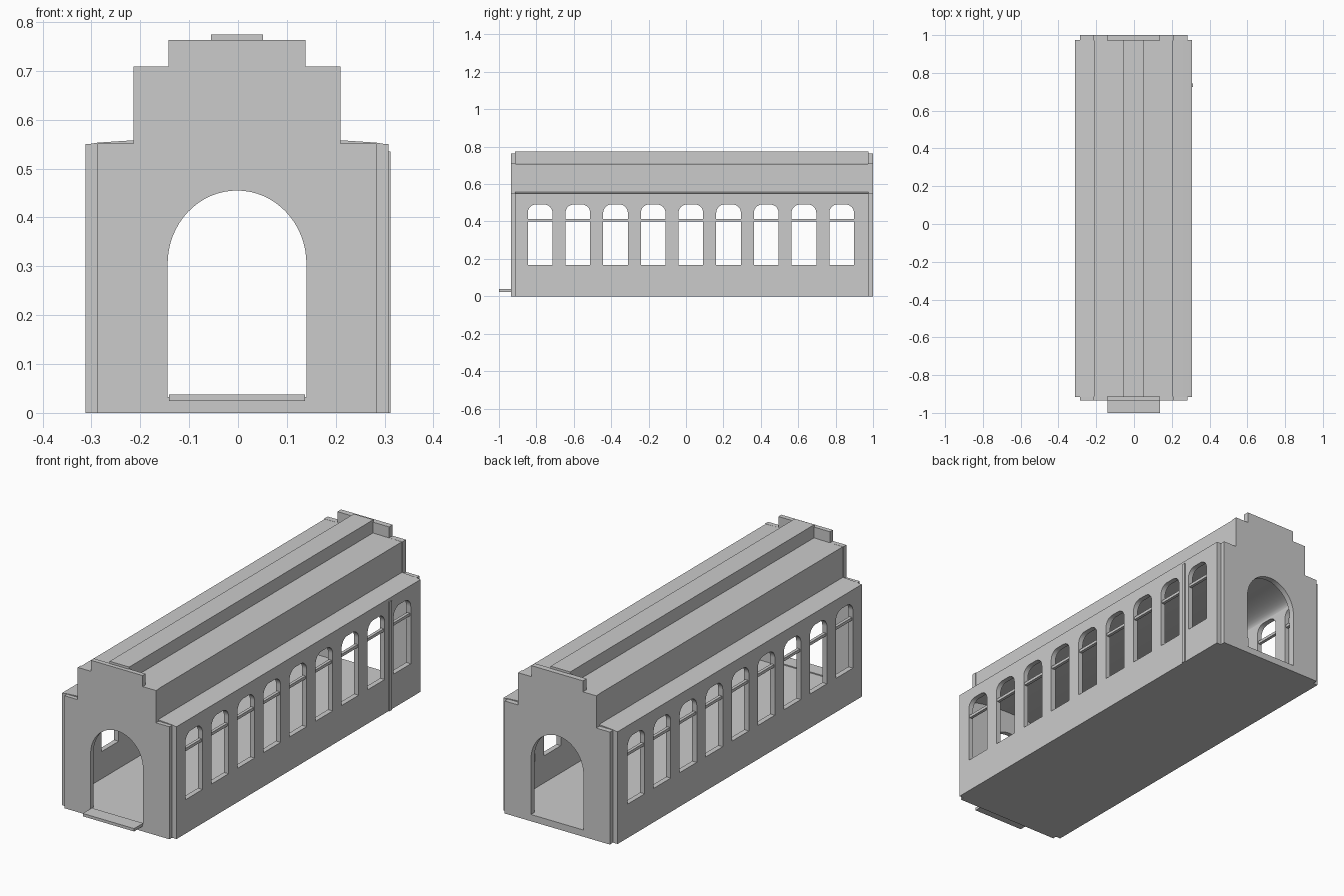
import bpy, bmesh, math
from mathutils import Matrix

if "Cube" in bpy.data.objects:
    bpy.data.objects.remove(bpy.data.objects["Cube"])

grey = bpy.data.materials.new("light_grey")
grey.diffuse_color = (0.6, 0.6, 0.6, 1)
grey.use_nodes = True
grey.node_tree.nodes["Principled BSDF"].inputs["Base Color"].default_value = grey.diffuse_color
CX = -0.002                      # centre line of the hall
Y0, Y1 = -0.915, 0.975           # ends of the long body


def finish(name, bm):
    """Turn a bmesh into a named, shaded object."""
    bmesh.ops.remove_doubles(bm, verts=bm.verts, dist=1e-5)
    bmesh.ops.recalc_face_normals(bm, faces=bm.faces)
    me = bpy.data.meshes.new(name)
    bm.to_mesh(me)
    bm.free()
    me.materials.append(grey)
    ob = bpy.data.objects.new(name, me)
    bpy.context.collection.objects.link(ob)
    bpy.ops.object.select_all(action='DESELECT')
    ob.select_set(True)
    bpy.context.view_layer.objects.active = ob
    bpy.ops.object.shade_smooth_by_angle(angle=math.radians(30))
    return ob


def plate(name, loops, start, end, axis):
    """Extrude outlines (first is outer, rest are holes) along 'X' or 'Y'."""
    cu = bpy.data.curves.new(name + "_outline", 'CURVE')
    cu.dimensions = '2D'
    cu.fill_mode = 'BOTH'
    cu.extrude = (end - start) / 2
    for pts in loops:
        sp = cu.splines.new('POLY')
        sp.points.add(len(pts) - 1)
        for p, (u, v) in zip(sp.points, pts):
            p.co = (u, v, 0, 1)
        sp.use_cyclic_u = True
    tmp = bpy.data.objects.new(name + "_tmp", cu)
    bpy.context.collection.objects.link(tmp)
    dg = bpy.context.evaluated_depsgraph_get()
    me = bpy.data.meshes.new_from_object(tmp.evaluated_get(dg))
    bm = bmesh.new()
    bm.from_mesh(me)
    bpy.data.objects.remove(tmp)
    bpy.data.curves.remove(cu)
    bpy.data.meshes.remove(me)
    mid = (start + end) / 2
    rot = Matrix.Rotation(math.pi / 2, 4, 'X')
    if axis == 'X':
        rot = Matrix.Translation((mid, 0, 0)) @ Matrix.Rotation(math.pi / 2, 4, 'Z') @ rot
    else:
        rot = Matrix.Translation((0, mid, 0)) @ rot
    bm.transform(rot)
    return finish(name, bm)


def box(name, x0, x1, y0, y1, z0, z1):
    bm = bmesh.new()
    bmesh.ops.create_cube(bm, size=1)
    bm.transform(Matrix.Translation(((x0 + x1) / 2, (y0 + y1) / 2, (z0 + z1) / 2))
                 @ Matrix.Diagonal((x1 - x0, y1 - y0, z1 - z0, 1)))
    return finish(name, bm)


def arc(cx, cz, rx, rz, a0, a1, n):
    return [(cx + rx * math.cos(math.radians(a0 + (a1 - a0) * i / n)),
             cz + rz * math.sin(math.radians(a0 + (a1 - a0) * i / n))) for i in range(n + 1)]


def mirrored(half):
    """Complete a right-hand outline with its left-hand mirror image."""
    return [(CX + x, z) for x, z in half] + [(CX - x, z) for x, z in reversed(half)]


# End walls: stepped gables with an arched doorway
gable = mirrored([(0.285, 0), (0.285, 0.551), (0.212, 0.551), (0.212, 0.709),
                  (0.14, 0.709), (0.14, 0.763)])
for name, y0, y1, top in (("front_gable", -0.935, -0.912, 0.455), ("back_gable", 0.972, 1.0, 0.457)):
    door = [(CX - 0.142, 0.033), (CX + 0.142, 0.033)] + arc(CX, 0.305, 0.142, top - 0.305, 0, 180, 32)
    plate(name, [gable, door], y0, y1, 'Y')

# Side walls: nine windows with rounded heads
wall = [(Y0, 0), (Y1, 0), (Y1, 0.55), (Y0, 0.55)]
starts = [-0.846 + 0.2015 * i for i in range(9)]
R, W = 0.045, 0.132
holes = [[(y, 0.166), (y + W, 0.166)] + arc(y + W - R, 0.491 - R, R, R, 0, 90, 8)
         + arc(y + R, 0.491 - R, R, R, 90, 180, 8) for y in starts]
for side, x0, x1 in (("left", -0.3125, -0.2875), ("right", 0.2825, 0.3075)):
    plate(side + "_wall", [wall] + holes, x0, x1, 'X')
    for i, y in enumerate(starts):   # window crossbars
        box(f"{side}_crossbar_{i + 1}", x0 + 0.005, x1 - 0.005, y - 0.002, y + W + 0.002, 0.399, 0.413)

# Stepped roof with a shallow vaulted ceiling
roof = mirrored([(0.309, 0.549), (0.285, 0.553), (0.209, 0.558), (0.209, 0.708),
                 (0.053, 0.71), (0.053, 0.774)])
ceiling = arc(CX, 0.50, 0.286, 0.065, 180, 0, 24)
plate("roof", [roof + ceiling], Y0, Y1, 'Y')

# Floor, doorstep and wall rib
box("floor", -0.30, 0.296, Y0, Y1, 0, 0.033)
box("doorstep", -0.141, 0.137, -1.0, -0.93, 0.024, 0.038)
box("wall_rib", 0.30, 0.3125, 0.725, 0.745, 0, 0.535)
